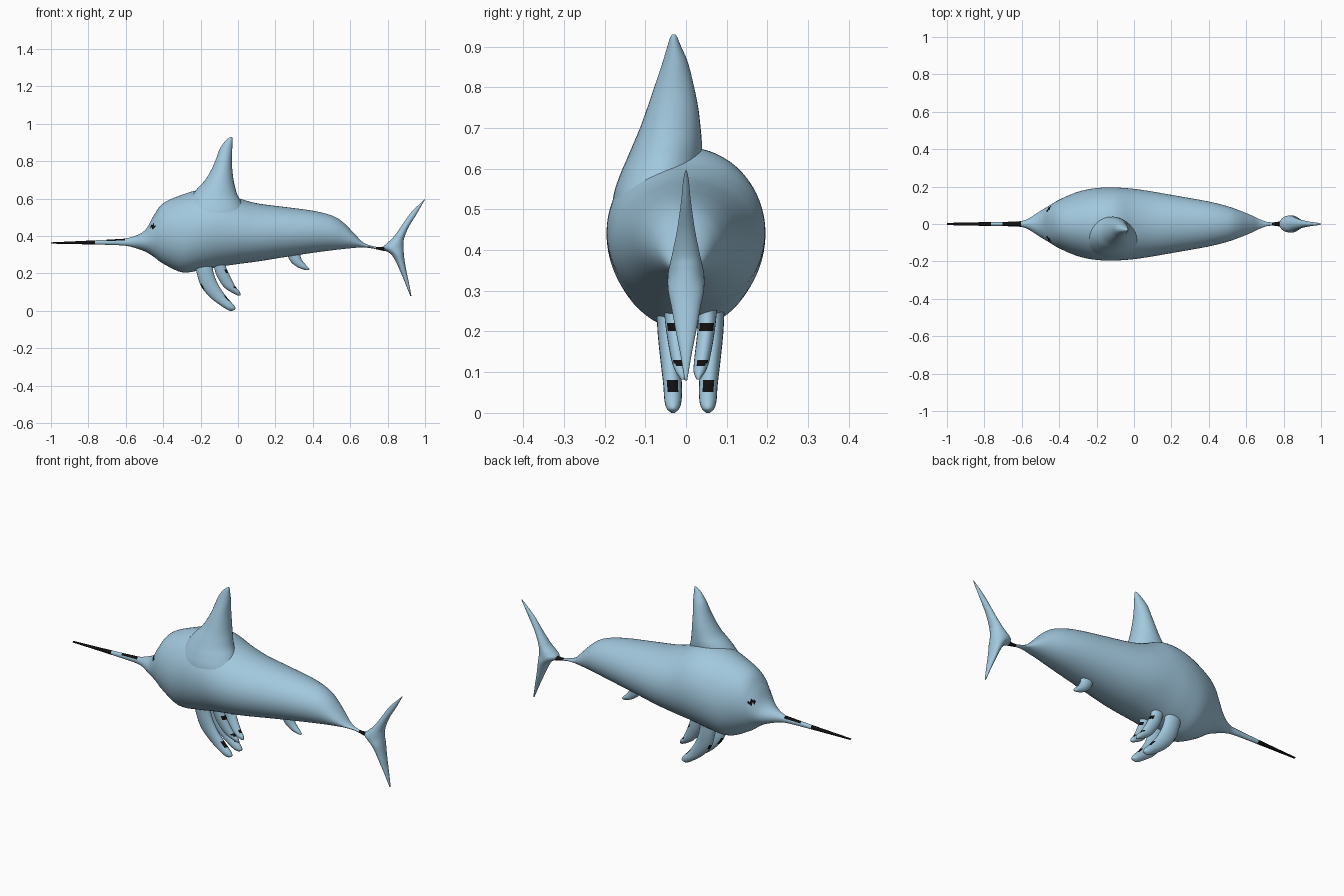
import bpy, bmesh, math


def colour(name, rgb):
    m = bpy.data.materials.new(name)
    m.diffuse_color = (*rgb, 1)
    return m


blue = colour("pale_blue", (0.36, 0.58, 0.73))
black = colour("black", (0.005, 0.005, 0.005))


def catmull(p0, p1, p2, p3, t):
    return [0.5 * (2 * b + (c - a) * t + (2 * a - 5 * b + 4 * c - d) * t * t
                   + (3 * b - a - 3 * c + d) * t ** 3)
            for a, b, c, d in zip(p0, p1, p2, p3)]


def loft(name, rows, along_x=False, sides=32, steps=5, dark=None):
    """Skin oval sections. Row = (position, a0, a1, y0, y1). dark = rule for black faces."""
    dense = []
    for i in range(len(rows) - 1):
        p0, p3 = rows[max(i - 1, 0)], rows[min(i + 2, len(rows) - 1)]
        dense += [catmull(p0, rows[i], rows[i + 1], p3, s / steps) for s in range(steps)]
    dense.append(rows[-1])
    bm = bmesh.new()
    rings = []
    for t, a0, a1, y0, y1 in dense:
        ring = []
        for k in range(sides):
            w = 2 * math.pi * k / sides
            a = (a0 + a1) / 2 + (a1 - a0) / 2 * math.cos(w)
            y = (y0 + y1) / 2 + (y1 - y0) / 2 * math.sin(w)
            ring.append(bm.verts.new((t, y, a) if along_x else (a, y, t)))
        rings.append(ring)
    for r, q in zip(rings, rings[1:]):
        for k in range(sides):
            n = (k + 1) % sides
            bm.faces.new((r[k], r[n], q[n], q[k]))
    bm.faces.new(rings[0])
    bm.faces.new(rings[-1])
    bmesh.ops.recalc_face_normals(bm, faces=bm.faces)
    bm.normal_update()
    for f in bm.faces:
        f.smooth = True
        if dark and dark(f.calc_center_median(), f.normal):
            f.material_index = 1
    me = bpy.data.meshes.new(name)
    bm.to_mesh(me)
    bm.free()
    me.materials.append(blue)
    me.materials.append(black)
    ob = bpy.data.objects.new(name, me)
    bpy.context.collection.objects.link(ob)
    return ob


def body_dark(c, n):
    """Bill tip, top of the bill root, tail stalk and the small eyes."""
    return (c.x < -.77 or (-.71 < c.x < -.6 and n.z > .4) or .735 < c.x < .785
            or math.hypot(c.x + .455, c.z - .45) < .011)


# Body with bill and narrow tail stalk: x, bottom, top, half width
body = [(-1, .359, .366, .006), (-.8, .355, .375, .01), (-.65, .351, .383, .013),
        (-.58, .344, .391, .022), (-.5, .318, .428, .07), (-.45, .288, .51, .1),
        (-.4, .252, .575, .13), (-.3, .206, .62, .172), (-.2, .217, .648, .192),
        (-.1, .235, .648, .195), (0, .25, .604, .188),
        (.1, .263, .575, .173), (.25, .287, .555, .147), (.4, .31, .535, .12),
        (.5, .323, .51, .095), (.56, .33, .475, .074), (.62, .336, .415, .05),
        (.67, .339, .365, .026), (.72, .333, .346, .01), (.77, .322, .342, .012),
        (.84, .31, .36, .03)]
loft("body", [(x, b, t, -w, w) for x, b, t, w in body], True, 64, dark=body_dark)

# Dorsal fin, leaning to one side and flowing into that flank
loft("dorsal_fin", [
    (.45, -.31, .06, -.186, 0), (.53, -.285, .04, -.179, .02),
    (.58, -.265, .018, -.164, .03), (.62, -.243, -.003, -.147, .037),
    (.66, -.212, -.015, -.13, .039), (.7, -.175, -.024, -.113, .036),
    (.75, -.145, -.03, -.095, .03), (.8, -.122, -.033, -.078, .02),
    (.86, -.1, -.031, -.058, .005), (.9, -.075, -.03, -.046, -.012),
    (.92, -.055, -.03, -.04, -.02), (.93, -.04, -.032, -.034, -.026)])

# Crescent tail fin: z, front, rear, half thickness
tail = [(.08, .921, .927, .003), (.15, .893, .914, .015), (.2, .872, .903, .025),
        (.26, .845, .892, .036), (.3, .82, .887, .044), (.335, .778, .885, .045),
        (.36, .795, .885, .041), (.39, .828, .889, .034), (.45, .872, .914, .022),
        (.52, .92, .957, .012), (.57, .97, .985, .007), (.595, .995, 1, .002)]
loft("tail_fin", [(z, a, b, -w, w) for z, a, b, w in tail])


def long_dark(c, n):
    return (n.x > .5 and .055 < c.z < .08) or (n.x < -.6 and .1 < c.z < .15)


def short_dark(c, n):
    return n.x > .5 and (.115 < c.z < .135 or .205 < c.z < .225)


# Paired belly fins: z, front, rear, sideways offset, half thickness
long_fin = [(.27, -.235, -.14, .058, .026), (.2, -.22, -.13, .056, .025),
            (.13, -.197, -.1, .05, .024), (.07, -.147, -.058, .044, .023),
            (.03, -.095, -.022, .043, .021), (.01, -.065, -.014, .043, .015),
            (0, -.045, -.03, .043, .004)]
short_fin = [(.28, -.14, -.065, .044, .022), (.24, -.13, -.065, .042, .022),
             (.19, -.115, -.045, .037, .021), (.13, -.078, -.014, .028, .019),
             (.1, -.038, .01, .022, .014), (.082, -.002, .013, .019, .004)]
for side, s in (("right", 1), ("left", -1)):
    for part, rows, rule in (("long", long_fin, long_dark), ("short", short_fin, short_dark)):
        loft(f"{part}_belly_fin_{side}",
             [(z, a, b, .011 + s * o - w, .011 + s * o + w) for z, a, b, o, w in rows],
             sides=20, dark=rule)

# Single small fin under the rear belly
loft("rear_belly_fin", [
    (.33, .25, .335, -.018, .03), (.29, .267, .335, -.016, .028),
    (.26, .284, .35, -.013, .026), (.235, .315, .373, -.008, .022),
    (.222, .345, .382, 0, .014), (.217, .365, .375, .005, .01)], sides=20)
